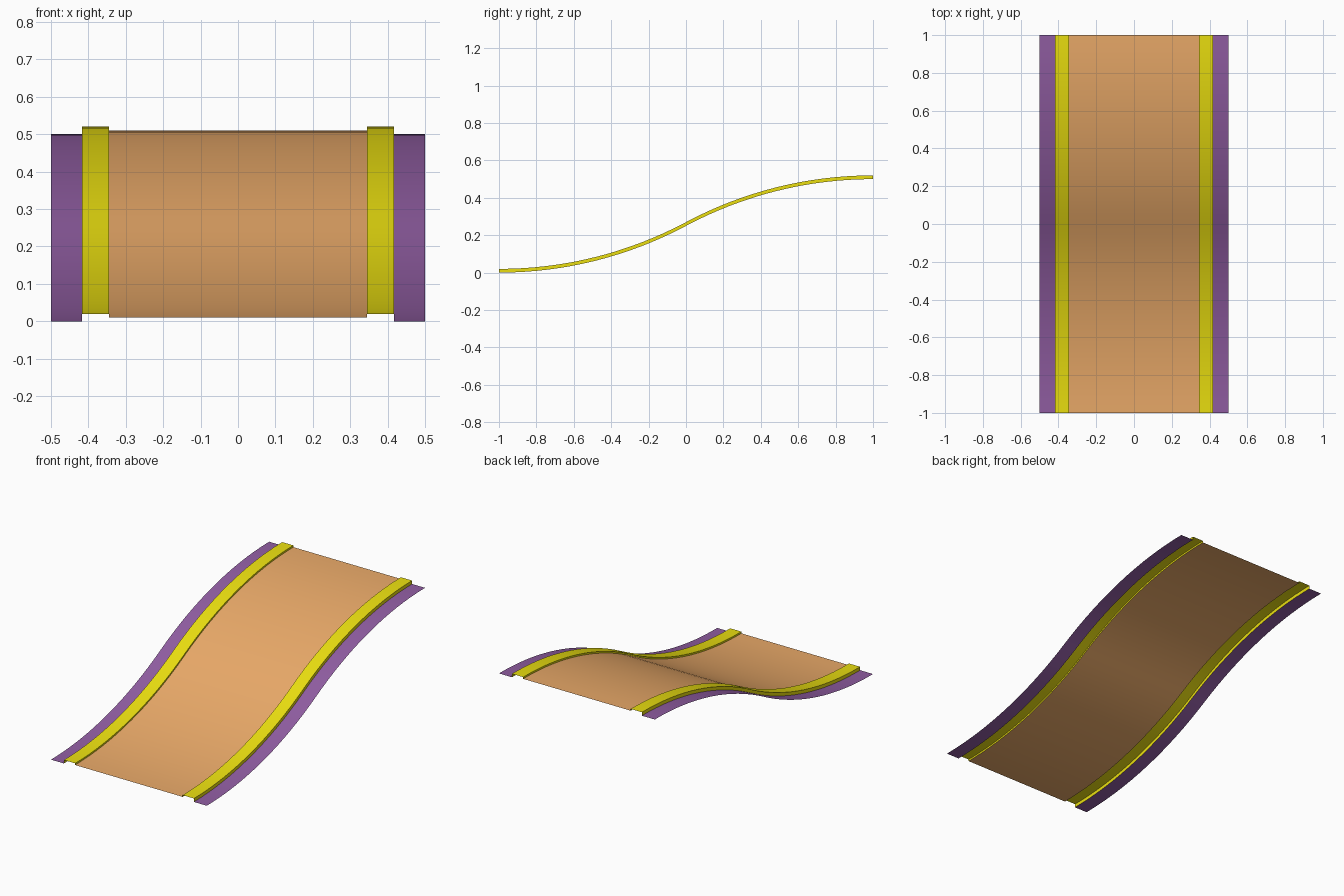
import bpy, math

if "Cube" in bpy.data.objects:
    bpy.data.objects.remove(bpy.data.objects["Cube"])

R = 2.125                      # radius of both profile arcs
A = math.asin(1 / R)           # sweep of each arc
N = 16                         # segments per arc

# S-shaped side profile: sagging arc up to the middle, crowned arc beyond it
lower = [(-1 + R * math.sin(A * i / N), R - R * math.cos(A * i / N)) for i in range(N + 1)]
upper = [(-y, 0.5 - z) for y, z in reversed(lower[:-1])]
path = lower + upper


def sweep(name, section, mat):
    """Extrude an open (x, z) cross-section along the profile as a thin sheet."""
    verts, faces = [], []
    # each strip has its own vertices so the kerb corners stay crisp
    for (x0, h0), (x1, h1) in zip(section, section[1:]):
        b = len(verts)
        for y, z in path:
            verts += [(x0, y, z + h0), (x1, y, z + h1)]
        for i in range(len(path) - 1):
            k = b + 2 * i
            faces.append((k, k + 1, k + 3, k + 2))
    mesh = bpy.data.meshes.new(name)
    mesh.from_pydata(verts, [], faces)
    mesh.polygons.foreach_set("use_smooth", [True] * len(faces))
    mesh.materials.append(mat)
    ob = bpy.data.objects.new(name, mesh)
    bpy.context.collection.objects.link(ob)
    return ob


def material(name, color):
    m = bpy.data.materials.new(name)
    m.diffuse_color = (*color, 1)
    m.use_nodes = True
    m.node_tree.nodes["Principled BSDF"].inputs["Base Color"].default_value = m.diffuse_color
    return m


purple = material("purple", (0.28, 0.11, 0.36))
yellow = material("yellow", (0.83, 0.74, 0.005))
orange = material("orange", (0.82, 0.40, 0.14))

# road deck
sweep("road_surface", [(-0.345, 0.01), (0.345, 0.01)], orange)

# raised kerbs and outer verges, mirrored to both sides
for side, s in (("left", -1), ("right", 1)):
    kerb = [(s * 0.345, 0.01), (s * 0.345, 0.02), (s * 0.417, 0.02), (s * 0.417, 0.0)]
    verge = [(s * 0.417, 0.0), (s * 0.5, 0.0)]
    sweep(side + "_kerb", kerb if s > 0 else kerb[::-1], yellow)
    sweep(side + "_verge", verge if s > 0 else verge[::-1], purple)
